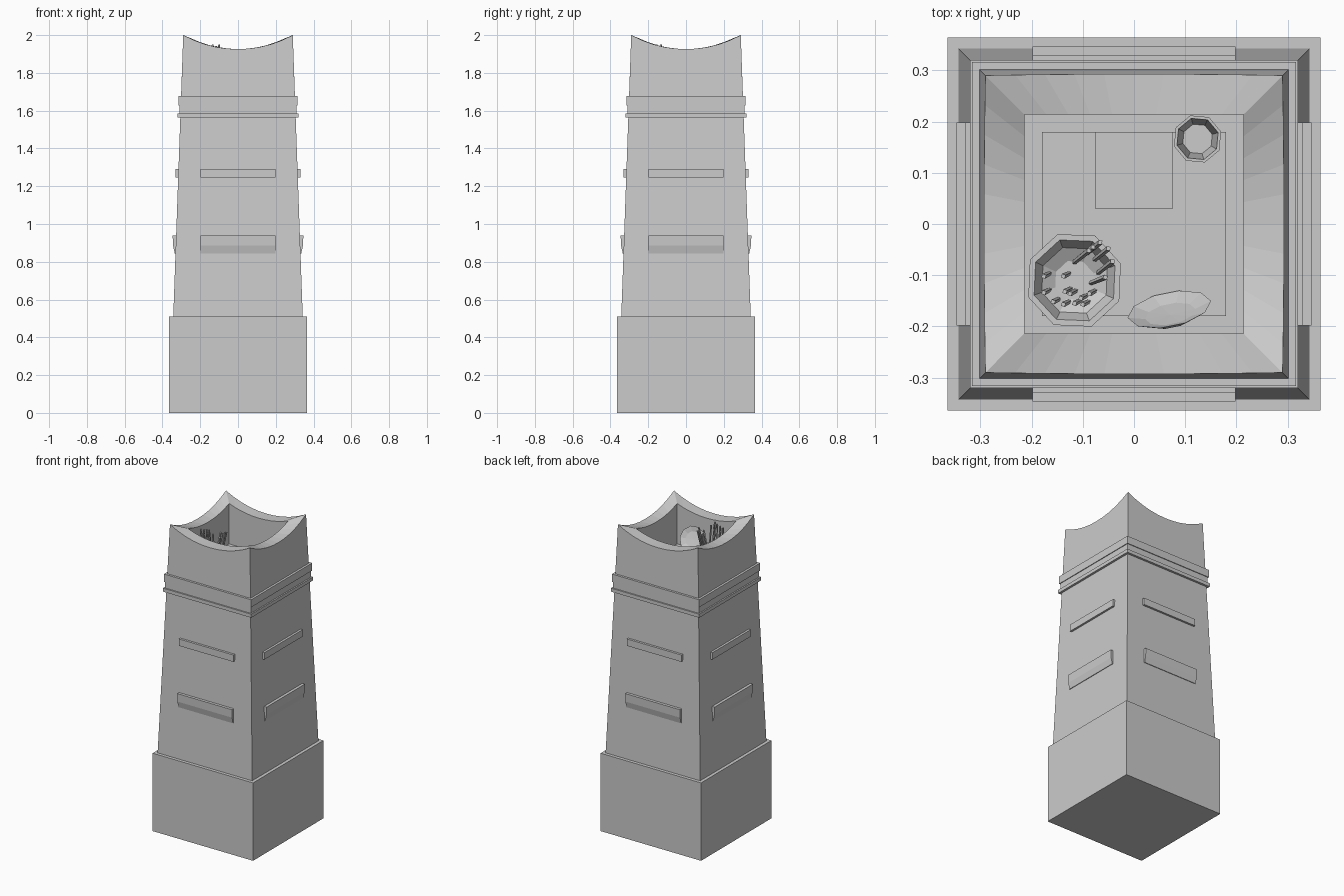
import bpy, bmesh, math
from mathutils import Vector, Matrix

if "Cube" in bpy.data.objects:
    bpy.data.objects.remove(bpy.data.objects["Cube"])

FLOOR = 1.70


def make(name, bm):
    bmesh.ops.recalc_face_normals(bm, faces=bm.faces)
    me = bpy.data.meshes.new(name)
    bm.to_mesh(me)
    bm.free()
    ob = bpy.data.objects.new(name, me)
    bpy.context.collection.objects.link(ob)
    return ob


def box(name, x0, x1, y0, y1, z0, z1):
    bm = bmesh.new()
    bmesh.ops.create_cube(bm, size=1)
    for v in bm.verts:
        v.co = ((x0 + x1) / 2 + v.co.x * (x1 - x0),
                (y0 + y1) / 2 + v.co.y * (y1 - y0),
                (z0 + z1) / 2 + v.co.z * (z1 - z0))
    return make(name, bm)


def slab(name, half, z0, z1):
    return box(name, -half, half, -half, half, z0, z1)


def lathe(name, profile, sides, matrix, turn=0.0):
    """Closed low-poly turned shape; profile starts and ends on the axis."""
    bm = bmesh.new()
    rings = []
    for r, z in profile:
        if r == 0:
            rings.append([bm.verts.new((0, 0, z))] * sides)
        else:
            rings.append([bm.verts.new((r * math.cos(turn + k * math.tau / sides),
                                        r * math.sin(turn + k * math.tau / sides), z))
                          for k in range(sides)])
    for a, b in zip(rings, rings[1:]):
        for k in range(sides):
            n = (k + 1) % sides
            vs = list(dict.fromkeys([a[k], a[n], b[n], b[k]]))
            bm.faces.new(vs)
    bm.transform(matrix)
    return make(name, bm)


# base block
slab("base", 0.364, 0, 0.51)


# tapered hollow body with scooped rim
def scoop(t):
    return 1.926 + 0.074 * abs(t / 0.29) ** 2.1


SEG = 10


def square_ring(bm, half, zfun):
    ring = []
    for q in range(4):
        rot = Matrix.Rotation(q * math.pi / 2, 3, 'Z')
        for k in range(SEG):
            t = half * (2 * k / SEG - 1)
            ring.append(bm.verts.new(rot @ Vector((t, -half, zfun(t)))))
    return ring


bm = bmesh.new()
rings = [square_ring(bm, 0.343, lambda t: 0.5),
         square_ring(bm, 0.29, scoop),
         square_ring(bm, 0.214, scoop),
         square_ring(bm, 0.214, lambda t: FLOOR)]
for a, b in zip(rings, rings[1:]):
    for k in range(len(a)):
        n = (k + 1) % len(a)
        bm.faces.new((a[k], a[n], b[n], b[k]))
bm.faces.new(rings[0])
bm.faces.new(rings[-1])
# keep the outer walls straight: taper follows actual height
for v in rings[1]:
    m = max(abs(v.co.x), abs(v.co.y))
    want = 0.343 - (v.co.z - 0.51) * (0.343 - 0.29) / 1.49
    if abs(v.co.x) > m - 1e-4 and abs(v.co.y) < m - 1e-4:
        v.co.x = math.copysign(want, v.co.x)
    elif abs(v.co.y) > m - 1e-4 and abs(v.co.x) < m - 1e-4:
        v.co.y = math.copysign(want, v.co.y)
make("tapered_body", bm)


# collar mouldings, hollow so they stay clear of the bowl space
def frame(name, outer, z0, z1, inner=0.28):
    bm = bmesh.new()
    rs = []
    for h, z in ((outer, z0), (outer, z1), (inner, z1), (inner, z0)):
        rs.append([bm.verts.new((sx * h, sy * h, z))
                   for sx, sy in ((-1, -1), (1, -1), (1, 1), (-1, 1))])
    for i in range(4):
        a, b = rs[i], rs[(i + 1) % 4]
        for k in range(4):
            n = (k + 1) % 4
            bm.faces.new((a[k], a[n], b[n], b[k]))
    return make(name, bm)


frame("collar_lower", 0.32, 1.563, 1.586)
frame("collar_middle", 0.311, 1.586, 1.628)
frame("collar_upper", 0.316, 1.628, 1.678)


# raised bars on all four faces, from a side profile (distance out, z)
def bars(name, profile):
    for q, side in enumerate(("front", "right", "back", "left")):
        bm = bmesh.new()
        a = [bm.verts.new((-0.198, -d, z)) for d, z in profile]
        b = [bm.verts.new((0.198, -d, z)) for d, z in profile]
        bm.faces.new(a)
        bm.faces.new(b)
        for k in range(len(a)):
            n = (k + 1) % len(a)
            bm.faces.new((a[k], a[n], b[n], b[k]))
        bm.transform(Matrix.Rotation(q * math.pi / 2, 4, 'Z'))
        make(f"{name}_{side}", bm)


bars("upper_bar", [(0.30, 1.245), (0.33, 1.245), (0.33, 1.29), (0.30, 1.29)])
bars("lower_bar", [(0.31, 0.845), (0.335, 0.845), (0.344, 0.885),
                   (0.346, 0.938), (0.31, 0.938)])

# mat and small plate on the inner floor
box("floor_mat", -0.18, 0.18, -0.18, 0.18, FLOOR - 0.01, FLOOR + 0.006)
box("floor_plate", -0.076, 0.076, 0.03, 0.18, FLOOR, FLOOR + 0.012)

# eight-sided bowl
lathe("bowl", [(0, 0), (0.05, 0), (0.08, 0.035), (0.096, 0.09), (0.084, 0.09),
               (0.068, 0.05), (0.04, 0.035), (0, 0.035)], 8,
      Matrix.Translation((-0.116, -0.11, FLOOR + 0.006)), 0.35)

# small cup
lathe("cup", [(0, 0), (0.034, 0), (0.048, 0.085), (0.042, 0.085),
              (0.03, 0.01), (0, 0.01)], 8,
      Matrix.Translation((0.124, 0.166, FLOOR + 0.006)), 0.3)

# dish leaning against the front wall
lean = (Matrix.Translation((0.07, -0.172, FLOOR + 0.083)) @
        Matrix.Rotation(0.2, 4, 'Z') @ Matrix.Rotation(math.radians(-66), 4, 'X'))
lathe("leaning_dish", [(0, -0.014), (0.05, -0.012), (0.083, 0.006),
                       (0.05, -0.004), (0, -0.006)], 10, lean)


# thin sticks standing in the bowl: base x, y then tip x, y, z
def stick(i, bx, by, tx, ty, tz):
    p, t = Vector((bx, by, FLOOR + 0.03)), Vector((tx, ty, tz))
    d = t - p
    m = (Matrix.Translation((p + t) / 2) @
         d.to_track_quat('Z', 'Y').to_matrix().to_4x4())
    bm = bmesh.new()
    bmesh.ops.create_cone(bm, cap_ends=True, segments=4, radius1=0.0045,
                          radius2=0.0055, depth=d.length, matrix=m)
    make(f"stick_{i}", bm)


upright = [(-0.176, -0.102), (-0.138, -0.102), (-0.176, -0.134), (-0.135, -0.132),
           (-0.158, -0.152), (-0.138, -0.157), (-0.116, -0.155), (-0.1, -0.157),
           (-0.125, -0.136), (-0.087, -0.136), (-0.104, -0.145)]
for i, (x, y) in enumerate(upright):
    stick(i, x + 0.012, y + 0.006, x, y, 1.925 + 0.008 * (i % 4))
fan = [(-0.08, -0.045), (-0.066, -0.036), (-0.05, -0.048), (-0.042, -0.073),
       (-0.056, -0.104), (-0.088, -0.052)]
for i, (x, y) in enumerate(fan):
    stick(20 + i, x - 0.03, y - 0.024 + 0.012 * (i == 4), x, y, 1.905 + 0.008 * (i % 4))
